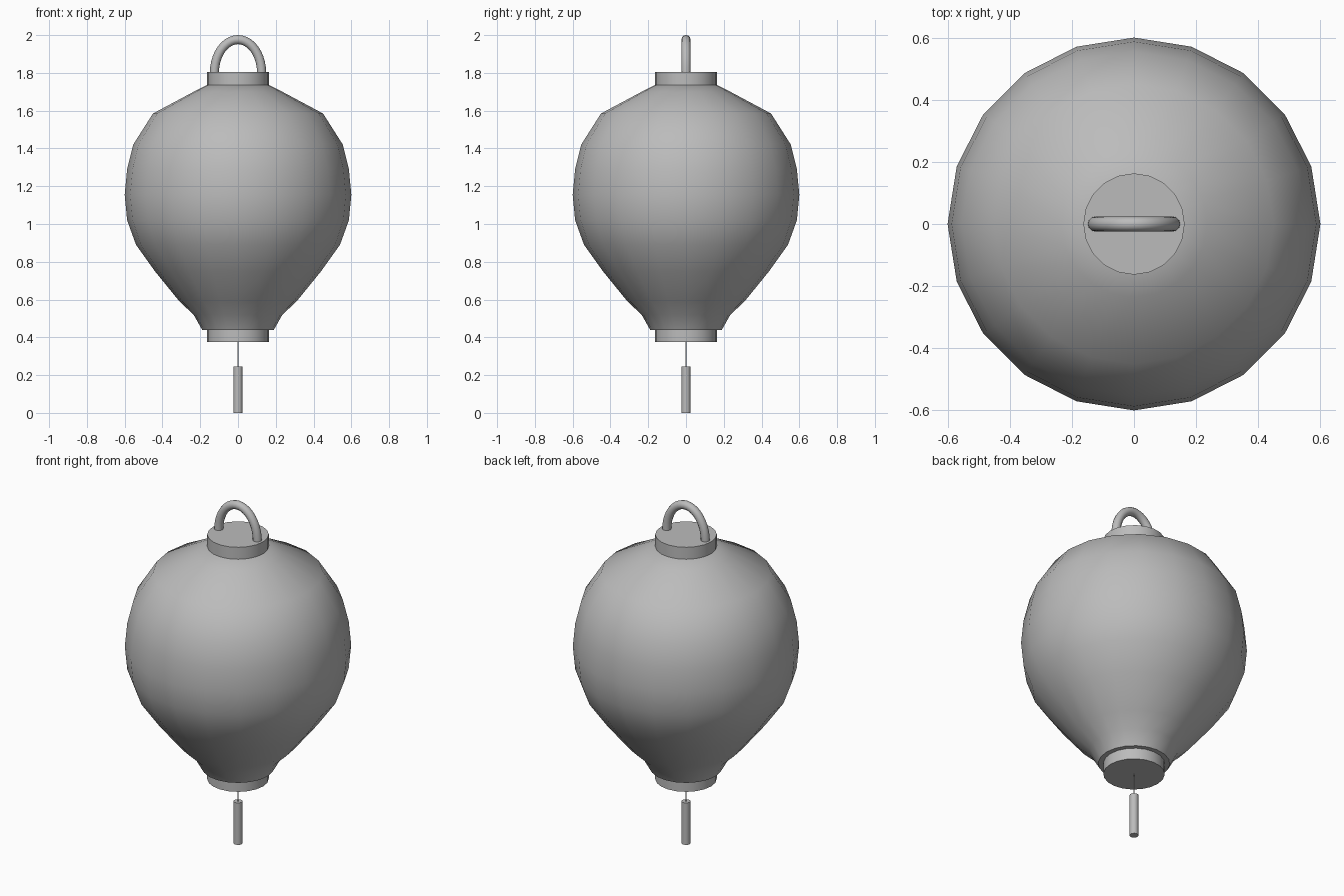
import bpy
import math

cube = bpy.data.objects.get("Cube")
if cube:
    bpy.data.objects.remove(cube, do_unlink=True)

GREY = (0.5, 0.5, 0.5, 1)
grey = bpy.data.materials.new("plain_grey")
grey.use_nodes = True
grey.diffuse_color = GREY
grey.node_tree.nodes["Principled BSDF"].inputs["Base Color"].default_value = GREY


def build(name, verts, faces, sharp_angle):
    mesh = bpy.data.meshes.new(name)
    mesh.from_pydata(verts, [], faces)
    mesh.materials.append(grey)
    obj = bpy.data.objects.new(name, mesh)
    bpy.context.collection.objects.link(obj)
    bpy.ops.object.select_all(action='DESELECT')
    obj.select_set(True)
    bpy.context.view_layer.objects.active = obj
    bpy.ops.object.shade_smooth_by_angle(angle=math.radians(sharp_angle))
    return obj


def skin(name, rings, sharp_angle=40):
    """Bridge a list of equal vertex rings and cap both ends."""
    n = len(rings[0])
    verts = [v for ring in rings for v in ring]
    faces = [(r * n + i, r * n + (i + 1) % n,
              (r + 1) * n + (i + 1) % n, (r + 1) * n + i)
             for r in range(len(rings) - 1) for i in range(n)]
    faces.append(tuple(reversed(range(n))))
    faces.append(tuple(range(len(verts) - n, len(verts))))
    return build(name, verts, faces, sharp_angle)


def lathe(name, profile, sides, sharp_angle=40):
    """Turn (radius, height) points, listed upwards, around the z axis."""
    turns = [math.tau * i / sides for i in range(sides)]
    rings = [[(r * math.cos(a), r * math.sin(a), z) for a in turns] for r, z in profile]
    return skin(name, rings, sharp_angle)


# Lantern body
lathe("lantern_body", [
    (0.19, 0.44), (0.235, 0.52), (0.31, 0.59), (0.44, 0.75), (0.54, 0.89),
    (0.587, 1.02), (0.6, 1.155), (0.587, 1.29), (0.555, 1.42), (0.45, 1.585),
    (0.235, 1.70), (0.165, 1.735)], 20, 60)

# Collars above and below
lathe("top_collar", [(0.163, 1.73), (0.163, 1.805)], 20)
lathe("bottom_collar", [(0.163, 0.375), (0.163, 0.445)], 20)

# Hanging cord and tassel
lathe("tassel_cord", [(0.003, 0.2), (0.003, 0.38)], 6)
lathe("tassel", [(0.024, 0), (0.024, 0.245)], 12)

# Arched handle: circular section swept along a half ellipse
STEPS, SIDES, TUBE = 20, 12, 0.024
WIDE, TALL, BASE = 0.125, 0.176, 1.80
rings = []
for s in range(STEPS + 1):
    t = math.pi * s / STEPS
    nx, nz = TALL * math.cos(t), WIDE * math.sin(t)
    size = math.hypot(nx, nz)
    nx, nz = nx / size, nz / size
    ring = []
    for k in range(SIDES):
        a = math.tau * k / SIDES
        out, side = TUBE * math.cos(a), TUBE * math.sin(a)
        ring.append((WIDE * math.cos(t) + nx * out, -side,
                     BASE + TALL * math.sin(t) + nz * out))
    rings.append(ring)
skin("handle", rings)
